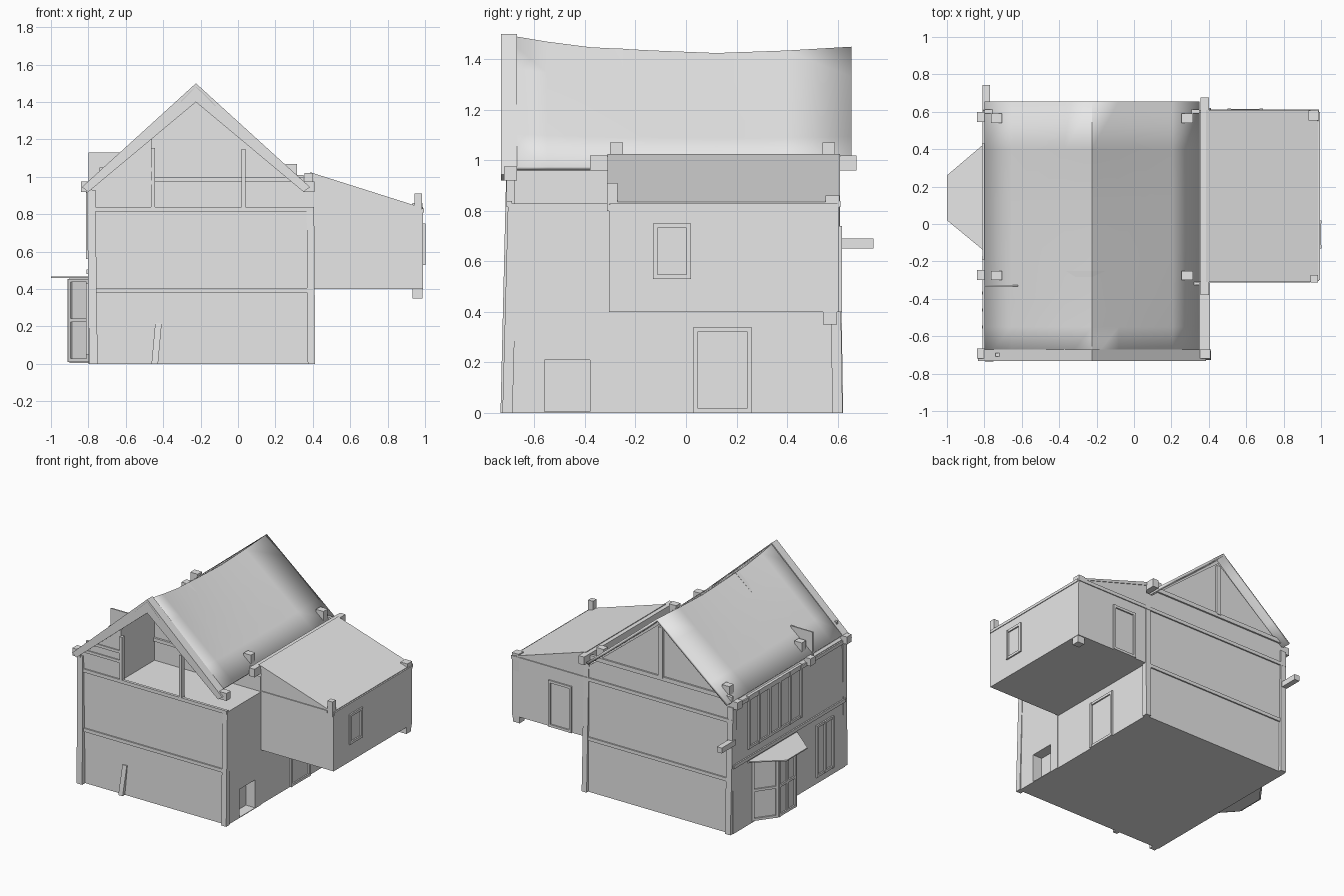
import bpy, bmesh
from mathutils import Vector

cube = bpy.data.objects.get("Cube")
if cube:
    bpy.data.objects.remove(cube, do_unlink=True)

plaster = bpy.data.materials.new("plain_grey")
plaster.use_nodes = True
GREY = (0.8, 0.8, 0.8, 1)
plaster.diffuse_color = GREY
plaster.node_tree.nodes["Principled BSDF"].inputs["Base Color"].default_value = GREY


def finish(name, bm):
    bmesh.ops.recalc_face_normals(bm, faces=bm.faces)
    mesh = bpy.data.meshes.new(name)
    bm.to_mesh(mesh)
    bm.free()
    mesh.materials.append(plaster)
    ob = bpy.data.objects.new(name, mesh)
    bpy.context.collection.objects.link(ob)
    return ob


def prism(name, points, depth):
    """Close a polygon and push it along a vector."""
    bm = bmesh.new()
    face = bm.faces.new([bm.verts.new(p) for p in points])
    new = bmesh.ops.extrude_face_region(bm, geom=[face])["geom"]
    bmesh.ops.translate(bm, vec=depth, verts=[v for v in new if isinstance(v, bmesh.types.BMVert)])
    return finish(name, bm)


def along_y(name, profile, y0, y1):
    return prism(name, [(x, y0, z) for x, z in profile], (0, y1 - y0, 0))


def along_z(name, plan, z0, z1):
    return prism(name, [(x, y, z0) for x, y in plan], (0, 0, z1 - z0))


def box(name, x0, x1, y0, y1, z0, z1):
    return along_z(name, [(x0, y0), (x1, y0), (x1, y1), (x0, y1)], z0, z1)


def post(name, x, y, z0, z1, w=0.04, foot=(0, 0)):
    """Square post whose foot may lean outward."""
    ob = box(name, x - w / 2, x + w / 2, y - w / 2, y + w / 2, z0, z1)
    for v in ob.data.vertices:
        if v.co.z < z0 + 0.001:
            v.co += Vector((*foot, 0))
    return ob


def frame(name, origin, along, out, width, z0, z1, bars=0, rails=0, t=0.018):
    """Framed opening: upright bars and rails standing off a wall."""
    o, a, n = Vector(origin), Vector(along).normalized(), Vector(out).normalized()

    def piece(label, s0, s1, za, zb, d):
        plan = [o + a * s0 - n * 0.01, o + a * s1 - n * 0.01, o + a * s1 + n * d, o + a * s0 + n * d]
        along_z(name + label, [p.xy for p in plan], za, zb)

    for i in range(bars + 2):
        s = (width - t) * i / (bars + 1)
        piece("_upright", s, s + t, z0, z1, 0.012)
    for i in range(rails + 2):
        z = z0 + (z1 - z0 - t) * i / (rails + 1)
        piece("_rail", 0, width, z, z + t, 0.01)


# Main house, balcony block and side room
RIDGE = -0.225
along_y("main_walls", [(-0.8, 0), (0.4, 0), (0.4, 0.94), (0.35, 0.94), (RIDGE, 1.4), (-0.8, 0.94)], -0.31, 0.6)
block = box("balcony_block", -0.8, 0.405, -0.7, -0.31, 0, 0.83)
along_y("side_room", [(-0.8, 0.83), (-0.46, 0.83), (-0.46, 1.22), (-0.8, 0.945)], -0.7, -0.31)

# Low hatch recess
cutter = box("hatch_cutter", 0.33, 0.5, -0.56, -0.38, 0.005, 0.21)
cutter.hide_render = True
cutter.hide_set(True)
cut = block.modifiers.new("hatch", "BOOLEAN")
cut.operation, cut.object, cut.solver = "DIFFERENCE", cutter, "EXACT"

# Sagging main roof
stations = [(-0.73, 1.5), (-0.55, 1.47), (-0.38, 1.448), (-0.13, 1.435),
            (0.12, 1.425), (0.4, 1.435), (0.655, 1.45)]
bm = bmesh.new()
rows = []
for y, top in stations:
    row = []
    for i in range(-4, 5):
        t = abs(i) / 4
        row.append(bm.verts.new((RIDGE + 0.575 * i / 4, y, top + (0.975 - top) * t)))
    rows.append(row)
for a, b in zip(rows, rows[1:]):
    for i in range(8):
        bm.faces.new((a[i], a[i + 1], b[i + 1], b[i]))
roof = finish("main_roof", bm)
thick = roof.modifiers.new("thickness", "SOLIDIFY")
thick.thickness = 0.02
bpy.context.view_layer.objects.active = roof
roof.select_set(True)
bpy.ops.object.shade_smooth_by_angle(angle=0.6)


# Gable boards and roof trusses
def chevron(name, y0, y1, top, reach, foot):
    along_y(name, [(RIDGE - reach, foot), (RIDGE, top), (RIDGE + reach, foot), (RIDGE + reach - 0.035, foot - 0.025),
                   (RIDGE, top - 0.1), (RIDGE - reach + 0.035, foot - 0.025)], y0, y1)


chevron("front_gable_board", -0.732, -0.67, 1.5, 0.61, 0.945)
for y in (-0.3, 0.54):
    chevron("roof_truss", y, y + 0.05, 1.443, 0.56, 0.982)
    for side in (-1, 1):
        x = RIDGE + side * 0.51
        box("truss_peg", x - 0.03, x + 0.03, y, y + 0.05, 1.0, 1.07)
for y in (-0.72, -0.3, 0.545):
    box("tie_beam_end", -0.84, -0.78, y, y + 0.055, 0.92, 0.975)
box("right_beam_end", 0.35, 0.41, -0.72, -0.67, 0.92, 0.975)
box("eave_plate", 0.355, 0.4, -0.38, 0.675, 0.96, 1.02)
box("gablet_plate", -0.8, -0.62, -0.335, -0.325, 0.9, 1.13)

# Gable timbers
for x in (-0.465, 0.02):
    top = 1.36 - abs(x - RIDGE) * 0.86
    box("front_gable_post", x, x + 0.02, -0.71, -0.68, 0.83, top)
box("recess_beam", -0.46, 0.35, -0.325, -0.31, 0.975, 1.0)
box("back_king_post", -0.24, -0.205, 0.59, 0.615, 1.0, 1.37)

# Horizontal wall beams
for z in (0.38, 0.815):
    box("front_band", -0.8, 0.405, -0.71, -0.69, z, z + 0.025)
    box("back_band", -0.8, 0.4, 0.59, 0.61, z, z + 0.025)
    box("left_band", -0.81, -0.79, -0.7, 0.6, z + 0.1, z + 0.125)
box("back_tie_beam", -0.8, 0.35, 0.59, 0.612, 0.98, 1.01)
for z in (0.96, 1.03):
    box("side_room_band", -0.74 if z > 1 else -0.78, -0.46, -0.708, -0.69, z, z + 0.02)

# Flared corner posts and the leaning brace
for x, y, h in ((-0.785, -0.69, 0.93), (-0.785, 0.585, 0.93)):
    post("left_corner_post", x, y, 0, h, 0.045, (0.012, -0.022 if y < 0 else 0.015))
post("right_corner_post", 0.387, -0.685, 0, 0.83, 0.04, (0.006, -0.022))
post("right_back_post", 0.385, 0.585, 0, 0.94, 0.04, (0.008, 0.015))
post("front_brace", -0.425, -0.69, 0, 0.22, 0.035, (-0.02, -0.02))
box("back_projecting_beam", -0.81, -0.77, 0.58, 0.742, 0.65, 0.69)

# Raised side wing
along_y("wing_walls", [(0.4, 0.4), (0.99, 0.4), (0.99, 0.825), (0.4, 1.01)], -0.305, 0.605)
along_y("wing_roof", [(0.385, 1.025), (0.985, 0.835), (0.985, 0.822), (0.385, 1.0)], -0.31, 0.61)
box("wing_front_beam", 0.4, 0.94, -0.312, -0.3, 0.815, 0.835)
box("wing_back_beam", 0.4, 0.99, 0.6, 0.612, 0.815, 0.84)
box("wing_end_beam", 0.98, 0.995, -0.3, 0.6, 0.81, 0.83)
post("wing_front_post", 0.965, -0.292, 0.8, 0.91, 0.04)
post("wing_back_post", 0.96, 0.58, 0.35, 0.86, 0.055, (0, -0.01))
frame("wing_window", (0.99, -0.13, 0), (0, 1, 0), (1, 0, 0), 0.15, 0.53, 0.75)
frame("wing_door", (0.5, 0.605, 0), (1, 0, 0), (0, 1, 0), 0.19, 0.4, 0.74)

# Ground and upper openings
frame("right_door", (0.4, 0.03, 0), (0, 1, 0), (1, 0, 0), 0.23, 0, 0.34)
frame("left_door", (-0.8, -0.56, 0), (0, 1, 0), (-1, 0, 0), 0.2, 0.05, 0.43, bars=1)
frame("upper_window", (-0.8, -0.19, 0), (0, 1, 0), (-1, 0, 0), 0.62, 0.56, 0.95, bars=4)

# Bay window with flat canopy
bay = [(-0.79, 0.37), (-0.9, 0.22), (-0.9, 0.02), (-0.79, -0.1)]
along_z("bay_body", bay, 0.005, 0.46)
along_z("bay_canopy", [(-0.8, 0.43), (-1.0, 0.26), (-1.0, 0.02), (-0.8, -0.145)], 0.46, 0.468)
for (xa, ya), (xb, yb) in zip(bay, bay[1:]):
    run = Vector((xb - xa, yb - ya, 0))
    frame("bay_frame", (xa, ya, 0), run, (run.y, -run.x, 0), run.length, 0.01, 0.455, bars=1 if xa == xb else 0, rails=1)
